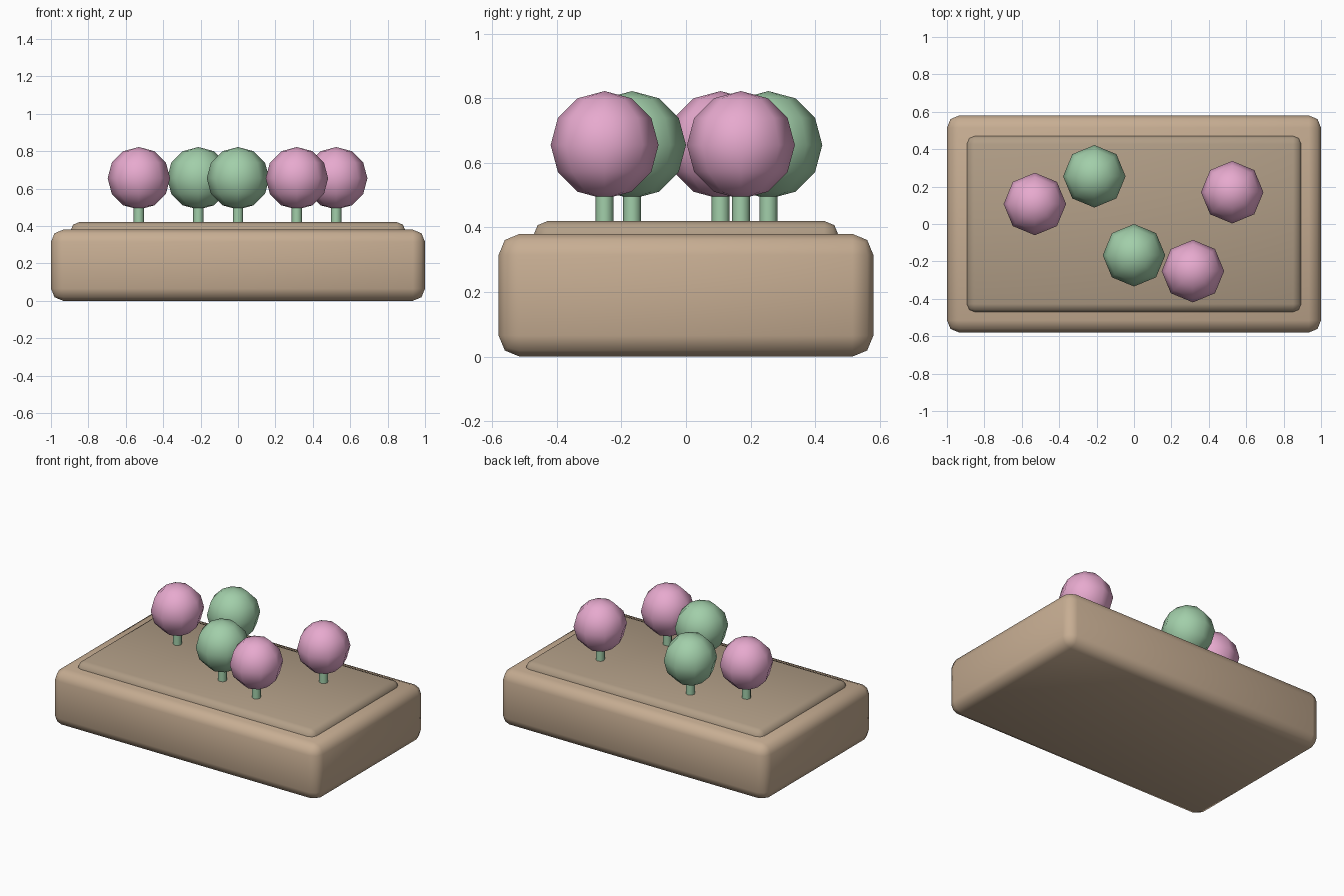
import bpy
import math

if "Cube" in bpy.data.objects:
    bpy.data.objects.remove(bpy.data.objects["Cube"])


def material(name, rgb):
    m = bpy.data.materials.new(name)
    m.diffuse_color = (*rgb, 1)
    m.use_nodes = True
    m.node_tree.nodes["Principled BSDF"].inputs["Base Color"].default_value = m.diffuse_color
    return m


WOOD = material("tan", (0.57, 0.42, 0.29))
SOIL = material("soil", (0.44, 0.34, 0.24))
GREEN = material("green", (0.36, 0.62, 0.40))
PINK = material("pink", (0.80, 0.40, 0.62))


def finish(name, mat):
    ob = bpy.context.object
    ob.name = name
    ob.data.materials.append(mat)
    bpy.ops.object.shade_smooth()
    return ob


def rounded_box(name, size, z0, z1, radius, mat):
    bpy.ops.mesh.primitive_cube_add(size=1, location=(0, 0, (z0 + z1) / 2))
    bpy.context.object.scale = (*size, z1 - z0)
    bpy.ops.object.transform_apply(location=False, scale=True)
    ob = finish(name, mat)
    bev = ob.modifiers.new("round", 'BEVEL')
    bev.width = radius
    bev.segments = 2


# planter tub and raised soil bed
rounded_box("planter_box", (2.0, 1.16), 0, 0.38, 0.065, WOOD)
rounded_box("soil_bed", (1.79, 0.945), 0.30, 0.42, 0.045, SOIL)

# ball-shaped blooms on short stems
plants = [(-0.53, 0.107, PINK), (-0.212, 0.255, GREEN), (0, -0.167, GREEN),
          (0.315, -0.252, PINK), (0.525, 0.17, PINK)]
for i, (x, y, mat) in enumerate(plants, 1):
    bpy.ops.mesh.primitive_cylinder_add(vertices=8, radius=0.028, depth=0.2,
                                        location=(x, y, 0.46))
    finish(f"stem_{i}", GREEN)
    bpy.ops.object.shade_smooth_by_angle(angle=math.radians(50))
    bpy.ops.mesh.primitive_uv_sphere_add(segments=8, ring_count=6,
                                         radius=0.167, location=(x, y, 0.655))
    finish(f"bloom_{i}", mat)
